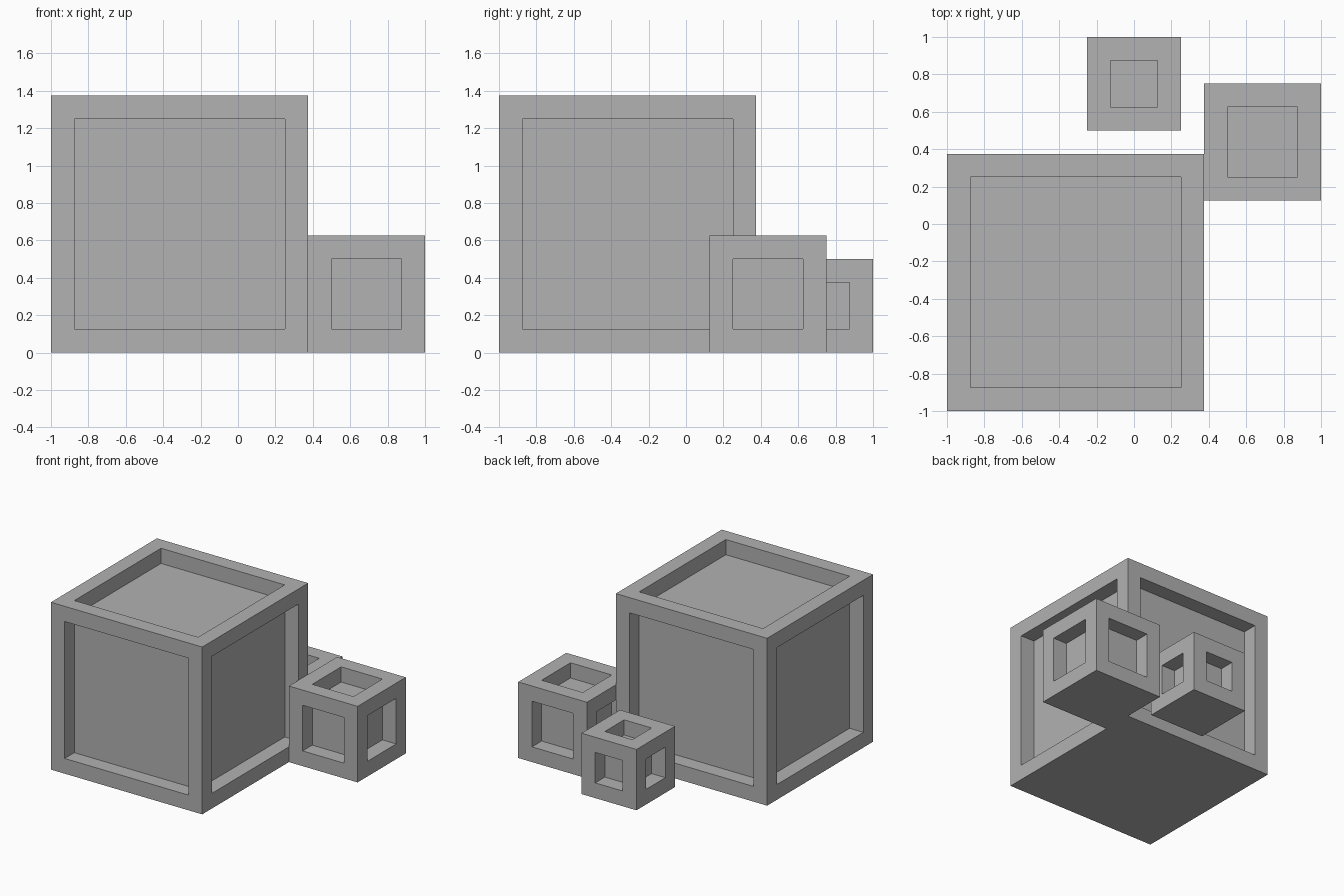
import bpy
import bmesh
from mathutils import Matrix, Vector

FRAME = 0.125  # frame width and panel recess depth

default = bpy.data.objects.get("Cube")
if default:
    bpy.data.objects.remove(default, do_unlink=True)

# Single plain grey
grey = bpy.data.materials.new("plain_grey")
grey.use_nodes = True
colour = (0.445, 0.445, 0.445, 1.0)
grey.diffuse_color = colour
grey.node_tree.nodes["Principled BSDF"].inputs["Base Color"].default_value = colour


def crate(name, size, x, y):
    """Cube on the ground with a recessed panel on every face but the bottom."""
    bm = bmesh.new()
    bmesh.ops.create_cube(bm, size=size, matrix=Matrix.Translation((0, 0, size / 2)))
    bm.normal_update()
    panels = [f for f in bm.faces if f.normal.z > -0.5]
    for face in panels:
        inward = -face.normal.copy()
        bmesh.ops.inset_individual(bm, faces=[face], thickness=FRAME,
                                   use_even_offset=True)
        # Extrude the panel inwards to leave straight recess walls
        new = bmesh.ops.extrude_discrete_faces(bm, faces=[face])["faces"][0]
        bmesh.ops.translate(bm, verts=new.verts, vec=Vector(inward) * FRAME)
    mesh = bpy.data.meshes.new(name)
    bm.normal_update()
    bm.to_mesh(mesh)
    bm.free()
    mesh.materials.append(grey)
    obj = bpy.data.objects.new(name, mesh)
    obj.location = (x, y, 0)
    bpy.context.collection.objects.link(obj)


crate("large_crate", 1.375, -0.3125, -0.3125)
crate("medium_crate", 0.625, 0.6875, 0.4375)
crate("small_crate", 0.5, 0.0, 0.75)
